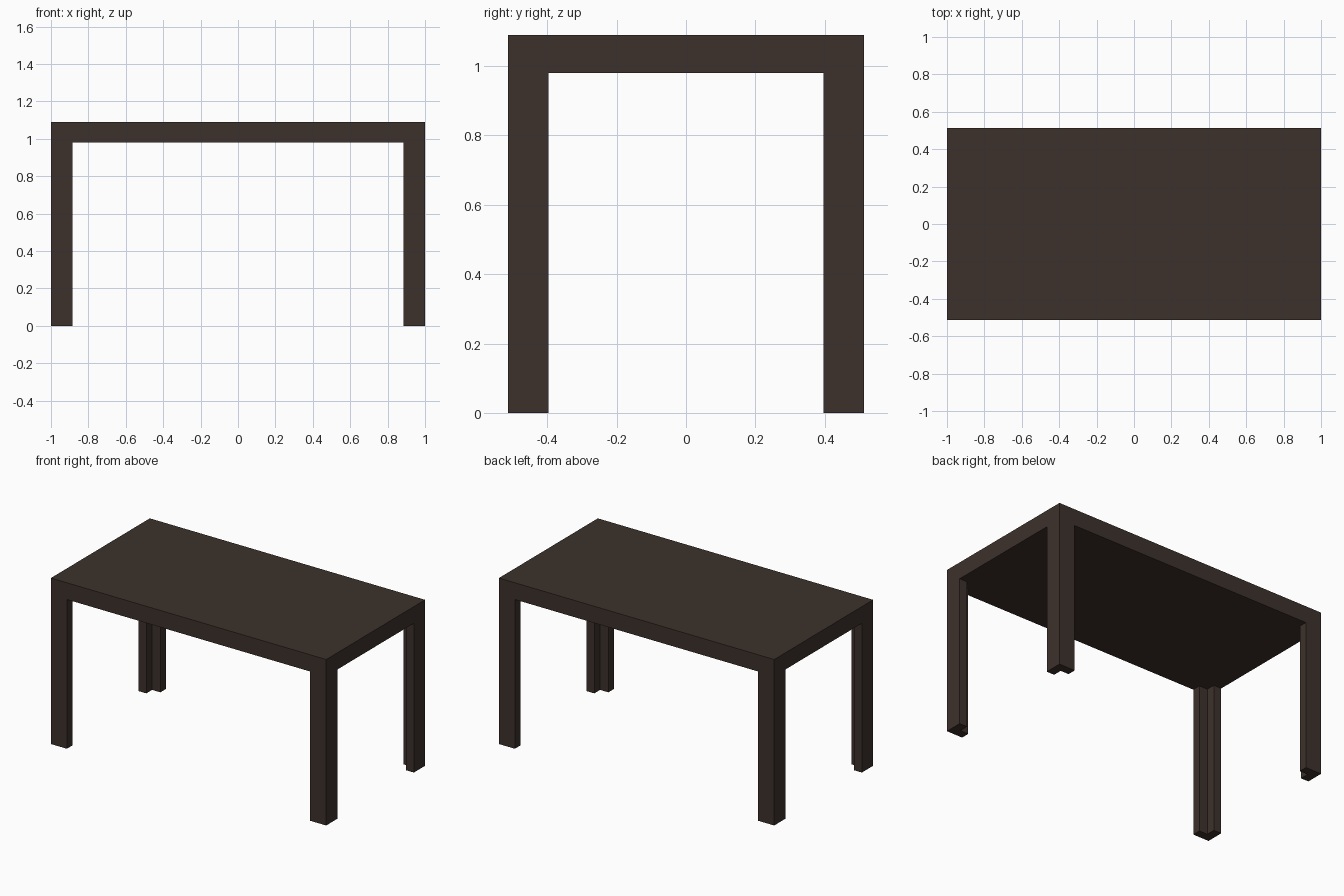
import bpy, bmesh

if "Cube" in bpy.data.objects:
    bpy.data.objects.remove(bpy.data.objects["Cube"])

X, Y = 1.0, 0.513        # half extents of the table
H, UNDER = 1.09, 0.98    # top surface and underside heights
LEG, WALL = 0.116, 0.056 # leg arm length and thickness

wood = bpy.data.materials.new("dark_wood")
wood.diffuse_color = (0.046, 0.031, 0.025, 1)
wood.use_nodes = True
wood.node_tree.nodes["Principled BSDF"].inputs["Base Color"].default_value = wood.diffuse_color


def prism(name, outline, z0, z1):
    """Extrude a flat outline from z0 up to z1."""
    bm = bmesh.new()
    face = bm.faces.new([bm.verts.new((x, y, z0)) for x, y in outline])
    new = bmesh.ops.extrude_face_region(bm, geom=[face])["geom"]
    verts = [v for v in new if isinstance(v, bmesh.types.BMVert)]
    bmesh.ops.translate(bm, vec=(0, 0, z1 - z0), verts=verts)
    bmesh.ops.recalc_face_normals(bm, faces=bm.faces)
    mesh = bpy.data.meshes.new(name)
    bm.to_mesh(mesh)
    bm.free()
    mesh.materials.append(wood)
    obj = bpy.data.objects.new(name, mesh)
    bpy.context.collection.objects.link(obj)
    return obj


# Thick table top
prism("table_top", [(-X, -Y), (X, -Y), (X, Y), (-X, Y)], UNDER, H)

# L-section corner legs, open towards the inside
section = [(0, 0), (LEG, 0), (LEG, WALL), (WALL, WALL), (WALL, LEG), (0, LEG)]
for sx, side in ((-1, "left"), (1, "right")):
    for sy, end in ((-1, "front"), (1, "back")):
        outline = [(sx * (X - u), sy * (Y - v)) for u, v in section]
        prism(f"{end}_{side}_leg", outline, 0, UNDER)
